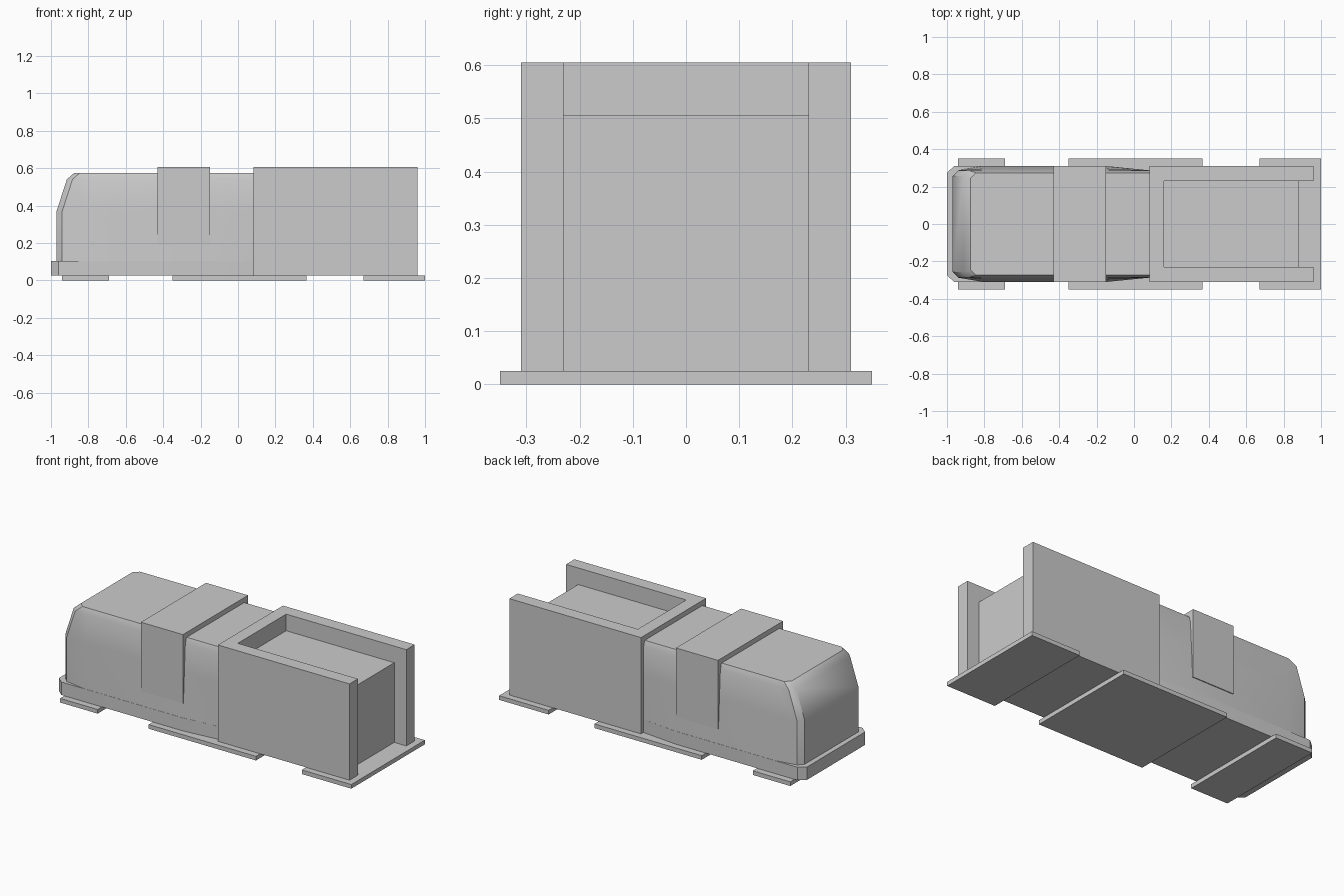
import bpy, bmesh

if "Cube" in bpy.data.objects:
    bpy.data.objects.remove(bpy.data.objects["Cube"])


def finish(name, bm):
    bmesh.ops.recalc_face_normals(bm, faces=bm.faces[:])
    mesh = bpy.data.meshes.new(name)
    bm.to_mesh(mesh)
    bm.free()
    ob = bpy.data.objects.new(name, mesh)
    bpy.context.collection.objects.link(ob)
    bpy.context.view_layer.objects.active = ob
    ob.select_set(True)
    bpy.ops.object.shade_smooth_by_angle(angle=0.6)
    ob.select_set(False)
    return ob


def loft(name, rings):
    """Stack closed rings given as (z, [(x, y), ...]) and cap both ends."""
    bm = bmesh.new()
    loops = [[bm.verts.new((x, y, z)) for x, y in pts] for z, pts in rings]
    n = len(loops[0])
    for a, b in zip(loops, loops[1:]):
        for i in range(n):
            j = (i + 1) % n
            bm.faces.new((a[i], a[j], b[j], b[i]))
    bm.faces.new(loops[0])
    bm.faces.new(loops[-1])
    return finish(name, bm)


def prism(name, pts, z0, z1):
    return loft(name, [(z0, pts), (z1, pts)])


def mirrored(half):
    """Complete a half plan outline across y = 0."""
    return half + [(x, -y) for x, y in reversed(half)]


def box_plan(x0, x1, w):
    return mirrored([(x0, w), (x1, w)])


# Flat pads under the model
for name, x0, x1 in (("left_pad", -0.94, -0.69), ("middle_pad", -0.35, 0.365),
                     ("right_pad", 0.67, 1.0)):
    prism(name, box_plan(x0, x1, 0.35), 0, 0.025)

# Base with chamfered nose
prism("base", mirrored([(-1, 0.275), (-0.96, 0.31), (-0.15, 0.31), (0.1, 0.285)]),
      0.025, 0.103)


# Drafted body with sloped nose and bevelled top edge
def body_ring(z, front, w_front, w_side, w_back):
    return z, mirrored([(front, w_front - 0.03), (front + 0.03, w_front),
                        (-0.81, w_side), (-0.15, w_side), (0.1, w_back)])


loft("body", [
    body_ring(0.10, -0.97, 0.287, 0.309, 0.285),
    body_ring(0.37, -0.97, 0.287, 0.296, 0.285),
    body_ring(0.54, -0.915, 0.286, 0.287, 0.285),
    body_ring(0.575, -0.875, 0.274, 0.274, 0.274),
])

# Clip folded over the body
bm = bmesh.new()
outline = [(-0.31, 0.19), (-0.31, 0.605), (0.31, 0.605), (0.31, 0.19),
           (0.28, 0.19), (0.28, 0.57), (-0.28, 0.57), (-0.28, 0.19)]
face = bm.faces.new([bm.verts.new((-0.43, y, z)) for y, z in outline])
ext = bmesh.ops.extrude_face_region(bm, geom=[face])
bmesh.ops.translate(bm, vec=(0.28, 0, 0),
                    verts=[g for g in ext["geom"] if isinstance(g, bmesh.types.BMVert)])
# keep the starting cap so the clip stays closed
if not face.is_valid:
    bm.faces.new([v for v in bm.verts if v.co.x < -0.42])
finish("clip", bm)

# U-shaped housing, open at the right end, and the block inside it
prism("housing", mirrored([(0.083, 0.31), (0.96, 0.31), (0.96, 0.23), (0.16, 0.23)])[:4]
      + [(0.16, -0.23), (0.96, -0.23), (0.96, -0.31), (0.083, -0.31)], 0.025, 0.605)
prism("inner_block", box_plan(0.16, 0.88, 0.23), 0.025, 0.505)
